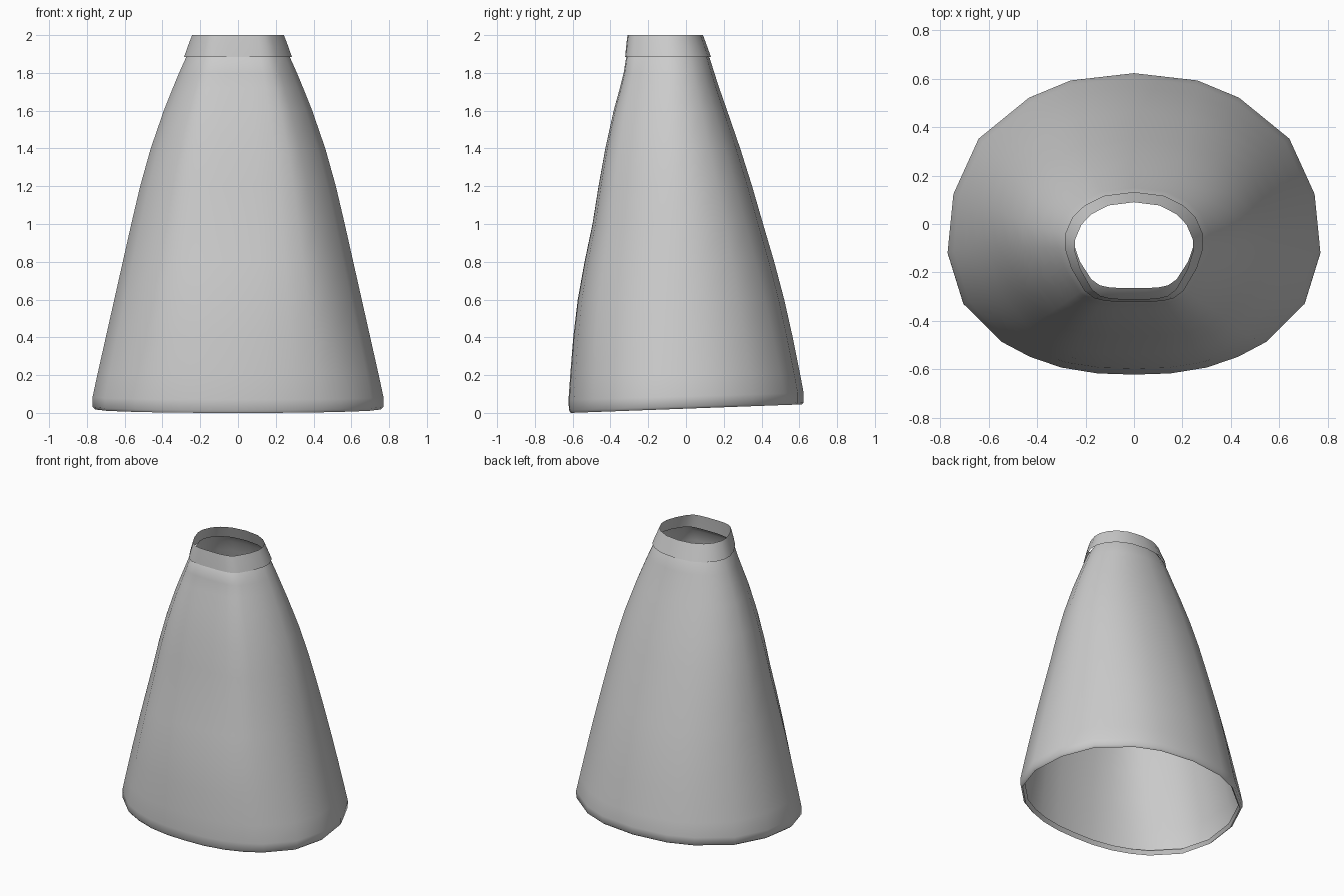
import bpy
import bmesh

if "Cube" in bpy.data.objects:
    bpy.data.objects.remove(bpy.data.objects["Cube"])

cloth = bpy.data.materials.new("grey_cloth")
cloth.use_nodes = True
cloth.diffuse_color = (0.6, 0.6, 0.6, 1)
cloth.node_tree.nodes["Principled BSDF"].inputs["Base Color"].default_value = (0.6, 0.6, 0.6, 1)

# Half outlines of hem and waist, from back centre to front centre
HEM = [(0, .625), (.26, .595), (.43, .525), (.64, .355), (.745, .125), (.77, -.12),
       (.705, -.33), (.545, -.485), (.43, -.545), (.3, -.59), (.15, -.615), (0, -.62)]
WAIST = [(0, .135), (.12, .12), (.2, .08), (.25, .03), (.28, -.04), (.28, -.1),
         (.255, -.18), (.2, -.275), (.16, -.305), (.12, -.315), (.06, -.32), (0, -.32)]


def unit_outline(half):
    """Mirror a half outline and scale it to x in -1..1, y in 0..1."""
    width = max(x for x, y in half)
    back, front = half[0][1], half[-1][1]
    pts = [(x / width, (y - front) / (back - front)) for x, y in half]
    return pts + [(-x, y) for x, y in reversed(pts[1:-1])]


HEM_UNIT, WAIST_UNIT = unit_outline(HEM), unit_outline(WAIST)


def loft(name, rings):
    """Skin open rings given as (z, half width, front y, back y, tilt)."""
    bm = bmesh.new()
    previous = None
    for z, width, front, back, tilt in rings:
        t = min(z / 1.88, 1)
        ring = []
        for (hx, hy), (wx, wy) in zip(HEM_UNIT, WAIST_UNIT):
            u, v = hx + (wx - hx) * t, hy + (wy - hy) * t
            ring.append(bm.verts.new((u * width, front + (back - front) * v, z + tilt * v)))
        if previous:
            for i in range(len(ring)):
                j = (i + 1) % len(ring)
                bm.faces.new((previous[j], previous[i], ring[i], ring[j]))
        previous = ring
    mesh = bpy.data.meshes.new(name)
    bm.to_mesh(mesh)
    bm.free()
    mesh.materials.append(cloth)
    obj = bpy.data.objects.new(name, mesh)
    bpy.context.collection.objects.link(obj)
    bpy.ops.object.select_all(action="DESELECT")
    obj.select_set(True)
    bpy.context.view_layer.objects.active = obj
    bpy.ops.object.shade_smooth_by_angle(angle=1.0)


# Flared skirt with a turned-under hem, its top tucked inside the waistband
loft("skirt", [
    (.03, .74, -.595, .6, .035),
    (0, .755, -.61, .612, .045),
    (.015, .77, -.62, .623, .04),
    (.07, .77, -.622, .623, .035),
    (.2, .745, -.613, .605, 0),
    (.4, .70, -.597, .565, 0),
    (.6, .655, -.573, .52, 0),
    (.8, .61, -.537, .467, 0),
    (1.0, .565, -.495, .408, 0),
    (1.2, .518, -.463, .35, 0),
    (1.4, .462, -.427, .287, 0),
    (1.6, .393, -.383, .218, 0),
    (1.72, .345, -.35, .176, 0),
    (1.8, .312, -.33, .15, 0),
    (1.88, .276, -.317, .125, 0),
    (1.93, .245, -.265, .09, 0),
])

# Waistband
loft("waistband", [
    (1.885, .285, -.322, .132, 0),
    (1.94, .266, -.317, .112, 0),
    (2.0, .243, -.31, .09, 0),
])
